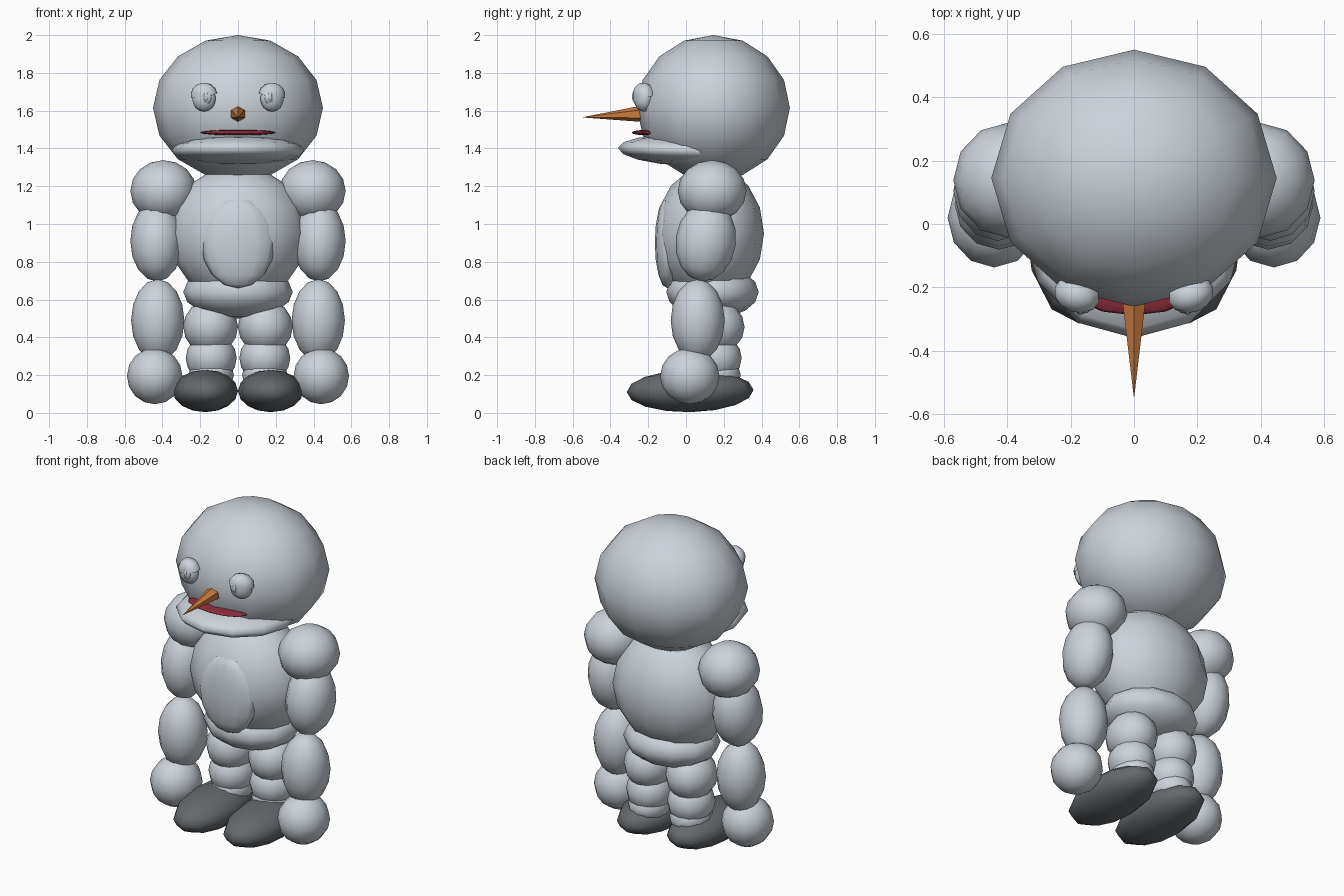
import bpy, bmesh
from math import radians
from mathutils import Matrix, Euler, Vector

old = bpy.data.objects.get("Cube")
if old:
    bpy.data.objects.remove(old, do_unlink=True)


def material(name, rgb):
    m = bpy.data.materials.new(name)
    m.use_nodes = True
    m.diffuse_color = (*rgb, 1)
    bsdf = m.node_tree.nodes["Principled BSDF"]
    bsdf.inputs["Base Color"].default_value = (*rgb, 1)
    bsdf.inputs["Roughness"].default_value = 0.8
    return m


snow = material("snow_white", (0.60, 0.65, 0.70))
charcoal = material("shoe_charcoal", (0.13, 0.14, 0.15))
orange = material("carrot_orange", (0.60, 0.20, 0.045))
red = material("mouth_red", (0.26, 0.025, 0.045))


def finish(name, bm, mat, smooth=True):
    mesh = bpy.data.meshes.new(name)
    bm.to_mesh(mesh)
    bm.free()
    mesh.materials.append(mat)
    for p in mesh.polygons:
        p.use_smooth = smooth
    obj = bpy.data.objects.new(name, mesh)
    bpy.context.collection.objects.link(obj)
    return obj


def ball(name, loc, size, mat=snow, rot=(0, 0, 0), half=False):
    """Low-sided ellipsoid; half keeps only the upper dome."""
    bm = bmesh.new()
    bmesh.ops.create_uvsphere(bm, u_segments=12, v_segments=8, radius=1)
    if half:
        low = [v for v in bm.verts if v.co.z < -0.01]
        bmesh.ops.delete(bm, geom=low, context="VERTS")
    turn = Euler([radians(a) for a in rot]).to_matrix().to_4x4()
    bm.transform(Matrix.Translation(loc) @ turn @ Matrix.Diagonal((*size, 1)))
    return finish(name, bm, mat)


def pair(name, loc, size, mat=snow, rot=(0, 0, 0), half=False):
    """The same part on both sides of the body."""
    for side, s in (("left", 1), ("right", -1)):
        ball(f"{side}_{name}", (s * loc[0], loc[1], loc[2]), size, mat,
             (rot[0], s * rot[1], s * rot[2]), half)


# Head and trunk
ball("head", (0, 0.145, 1.615), (0.45, 0.405, 0.385))
ball("torso", (0, 0.125, 0.95), (0.37, 0.288, 0.36))
ball("belly_patch", (0, -0.1, 0.9), (0.195, 0.065, 0.24))
ball("pelvis", (0, 0.14, 0.64), (0.29, 0.245, 0.14))

# Mouth
ball("lower_jaw", (0, 0, 1.39), (0.352, 0.36, 0.082), rot=(-2, 0, 0))
ball("mouth", (0, -0.2, 1.484), (0.2, 0.088, 0.015), red)

# Carrot nose
bm = bmesh.new()
bmesh.ops.create_cone(bm, cap_ends=True, segments=6, radius1=0.047,
                      radius2=0.001, depth=0.34)
aim = Vector((0, -1, -0.06)).to_track_quat("Z", "Y").to_matrix().to_4x4()
bm.transform(Matrix.Translation((0, -0.375, 1.575)) @ aim)
finish("nose", bm, orange, smooth=False)

# Eyes with pupils and drooping lids
pair("eye", (0.18, -0.225, 1.665), (0.066, 0.05, 0.07), rot=(0, 0, 20))
pair("iris", (0.172, -0.262, 1.672), (0.034, 0.018, 0.04), rot=(0, 0, 20))
pair("pupil", (0.17, -0.276, 1.675), (0.012, 0.01, 0.026), rot=(0, 0, 20))
pair("eyelid", (0.18, -0.222, 1.682), (0.074, 0.058, 0.066),
     rot=(12, 8, 20), half=True)

# Arms
pair("shoulder", (0.395, 0.138, 1.175), (0.175, 0.182, 0.163))
pair("upper_arm", (0.43, 0.105, 0.91), (0.14, 0.16, 0.215), rot=(-8, 0, 0))
pair("forearm", (0.425, 0.062, 0.49), (0.141, 0.143, 0.218))
pair("hand", (0.441, 0.02, 0.195), (0.147, 0.157, 0.149))

# Legs
pair("thigh", (0.145, 0.15, 0.455), (0.145, 0.16, 0.145))
pair("calf", (0.142, 0.15, 0.29), (0.135, 0.145, 0.13))
pair("ankle", (0.142, 0.15, 0.2), (0.12, 0.14, 0.1))
pair("shoe", (0.173, 0.022, 0.116), (0.173, 0.336, 0.112), charcoal,
     rot=(1, 0, 0))
